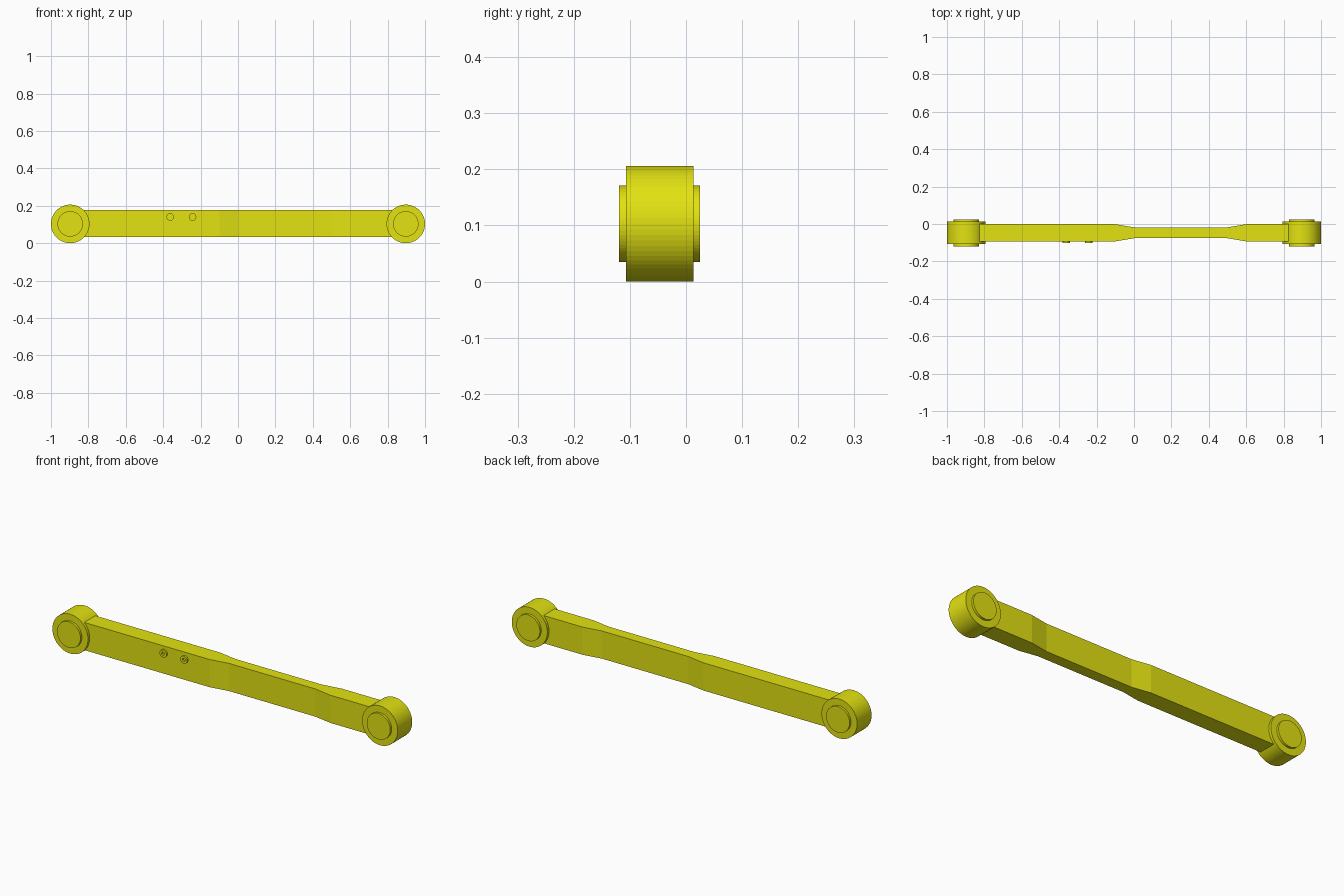
import bpy
import bmesh
import math

if "Cube" in bpy.data.objects:
    bpy.data.objects.remove(bpy.data.objects["Cube"], do_unlink=True)

MID_Y = -0.047   # centre plane of the link
MID_Z = 0.103    # height of the bushing axis
EYE_X = 0.897    # distance of each bushing from the middle

yellow = bpy.data.materials.new("yellow")
yellow.use_nodes = True
colour = (0.76, 0.76, 0.006, 1)
yellow.diffuse_color = colour
yellow.node_tree.nodes["Principled BSDF"].inputs["Base Color"].default_value = colour


def add_object(name, bm):
    bmesh.ops.recalc_face_normals(bm, faces=bm.faces)
    mesh = bpy.data.meshes.new(name)
    bm.to_mesh(mesh)
    bm.free()
    mesh.materials.append(yellow)
    obj = bpy.data.objects.new(name, mesh)
    bpy.context.collection.objects.link(obj)
    return obj


def lathe_y(name, profile, x, y, z, sides):
    """Spin (radius, y offset) points around an axis along y, capping both ends."""
    bm = bmesh.new()
    rings = []
    for radius, offset in profile:
        angles = [2 * math.pi * i / sides for i in range(sides)]
        rings.append([bm.verts.new((x + radius * math.cos(a), y + offset,
                                    z + radius * math.sin(a))) for a in angles])
    for a, b in zip(rings, rings[1:]):
        for i in range(sides):
            j = (i + 1) % sides
            bm.faces.new((a[i], a[j], b[j], b[i]))
    bm.faces.new(rings[0])
    bm.faces.new(rings[-1])
    return add_object(name, bm)


# Bar: plan outline with a thinner waist, extruded upwards
stations = [(-0.85, 0.046), (-0.10, 0.046), (0.0, 0.029),
            (0.50, 0.029), (0.60, 0.046), (0.85, 0.046)]
outline = [(x, MID_Y - h) for x, h in stations]
outline += [(x, MID_Y + h) for x, h in reversed(stations)]
bm = bmesh.new()
base = bm.faces.new([bm.verts.new((x, y, 0.032)) for x, y in outline])
top = bmesh.ops.extrude_face_region(bm, geom=[base])["geom"]
bmesh.ops.translate(bm, vec=(0, 0, 0.145),
                    verts=[v for v in top if isinstance(v, bmesh.types.BMVert)])
add_object("bar", bm)

# End eyes: wide barrel with a stepped bushing on both faces
for side, x in (("right", -EYE_X), ("left", EYE_X)):
    eye = [(0.068, -0.072), (0.068, -0.06), (0.103, -0.06),
           (0.103, 0.06), (0.068, 0.06), (0.068, 0.072)]
    lathe_y(side + "_eye", eye, x, MID_Y, MID_Z, 64)

# Two small hollow bosses on the front of the bar
for name, x in (("outer_boss", -0.363), ("inner_boss", -0.243)):
    boss = [(0.02, 0.005), (0.02, -0.009), (0.008, -0.009), (0.008, -0.001)]
    lathe_y(name, boss, x, MID_Y - 0.046, 0.14, 24)
